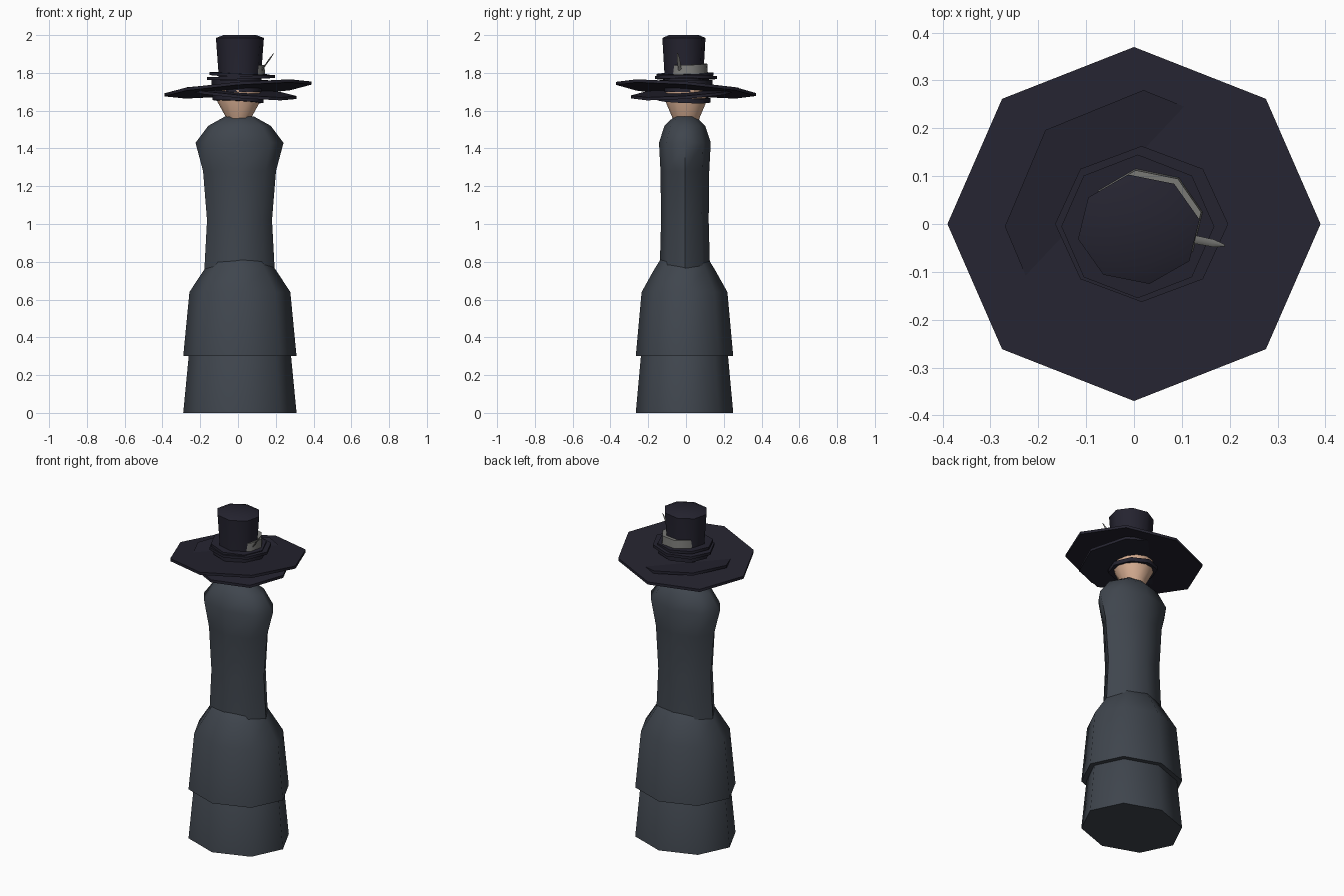
import bpy
import math
from mathutils import Vector

default = bpy.data.objects.get("Cube")
if default:
    bpy.data.objects.remove(default, do_unlink=True)


def material(name, rgb):
    m = bpy.data.materials.new(name)
    m.use_nodes = True
    m.diffuse_color = (*rgb, 1)
    m.node_tree.nodes["Principled BSDF"].inputs["Base Color"].default_value = (*rgb, 1)
    return m


COAT = material("slate coat", (0.05, 0.06, 0.075))
HAT = material("midnight felt", (0.018, 0.017, 0.029))
SKIN = material("warm skin", (0.66, 0.41, 0.28))
GREY = material("grey ribbon", (0.2, 0.2, 0.19))


def loft(name, mat, rings, centre=(0, 0), tilt=(0, 0), sides=8, turn=0):
    """Closed stack of oval rings (z, rx, ry); tilt leans it by slopes in x and y."""
    verts, faces = [], []
    for z, rx, ry in rings:
        for i in range(sides):
            a = math.tau * i / sides + turn
            x, y = rx * math.cos(a), ry * math.sin(a)
            verts.append((x + centre[0], y + centre[1], z + tilt[0] * x + tilt[1] * y))
    for r in range(len(rings) - 1):
        for i in range(sides):
            j = (i + 1) % sides
            a, b = r * sides, (r + 1) * sides
            faces.append((a + i, a + j, b + j, b + i))
    faces.append(tuple(reversed(range(sides))))
    faces.append(tuple(range(len(verts) - sides, len(verts))))
    mesh = bpy.data.meshes.new(name)
    mesh.from_pydata(verts, [], faces)
    mesh.materials.append(mat)
    ob = bpy.data.objects.new(name, mesh)
    bpy.context.collection.objects.link(ob)
    bpy.ops.object.select_all(action="DESELECT")
    ob.select_set(True)
    bpy.context.view_layer.objects.active = ob
    bpy.ops.object.shade_smooth_by_angle(angle=math.radians(58))
    return ob


def disc(name, z, rx, ry, thick, **kw):
    return loft(name, HAT, [(z - thick / 2, rx, ry), (z + thick / 2, rx, ry)], **kw)


# Two identical stacked skirts
skirt = [(0, 0.30, 0.258), (0.34, 0.267, 0.227), (0.46, 0.188, 0.16),
         (0.54, 0.14, 0.11), (0.57, 0.07, 0.05)]
for name, base in (("lower_skirt", 0), ("upper_skirt", 0.3)):
    loft(name, COAT, [(z + base, rx, ry) for z, rx, ry in skirt], (0.01, -0.008))

# Torso with rounded shoulders
loft("torso", COAT, [(0.76, 0.186, 0.133), (1.02, 0.172, 0.126), (1.28, 0.193, 0.129),
                     (1.43, 0.233, 0.137), (1.52, 0.165, 0.108), (1.57, 0.075, 0.056)],
     (0.008, -0.006))

# Head
loft("head", SKIN, [(1.52, 0.055, 0.06), (1.57, 0.07, 0.075), (1.645, 0.112, 0.107),
                    (1.71, 0.115, 0.11)], (0.004, 0), sides=12)

# Hat brims, each leaning its own way
disc("main_brim", 1.715, 0.39, 0.37, 0.016, tilt=(0.08, -0.08))
disc("under_brim", 1.693, 0.29, 0.285, 0.016, centre=(0.02, -0.005), tilt=(-0.08, 0.07))
disc("inner_brim", 1.66, 0.135, 0.14, 0.024, centre=(0, -0.01), tilt=(-0.06, -0.04))

# Stepped rings under the crown
disc("lower_ring", 1.748, 0.15, 0.14, 0.03, centre=(0.01, 0))
disc("middle_ring", 1.775, 0.181, 0.163, 0.016, centre=(0.016, 0), tilt=(0.03, 0))
disc("upper_ring", 1.79, 0.16, 0.15, 0.016, centre=(0.008, -0.005), tilt=(-0.04, 0.02))

# Crown with a chamfered top
loft("crown", HAT, [(1.70, 0.115, 0.105), (1.80, 0.115, 0.105),
                    (1.985, 0.129, 0.116), (2.0, 0.088, 0.08)],
     (0.01, -0.011), turn=math.radians(10))

# Ribbon, set off towards one side
loft("hat_band", GREY, [(1.78, 0.122, 0.112), (1.845, 0.118, 0.108)],
     (0.024, 0.006), tilt=(-0.03, 0.03), turn=math.radians(10))

# Slim feather tucked into the ribbon
root, tip = Vector((0.115, -0.03, 1.80)), Vector((0.19, -0.045, 1.905))
feather = loft("feather", GREY, [(0, 0.003, 0.009), (0.09, 0.004, 0.008), (0.13, 0.001, 0.002)],
               sides=4)
feather.location = root
feather.rotation_mode = "QUATERNION"
feather.rotation_quaternion = Vector((0, 0, 1)).rotation_difference(tip - root)
